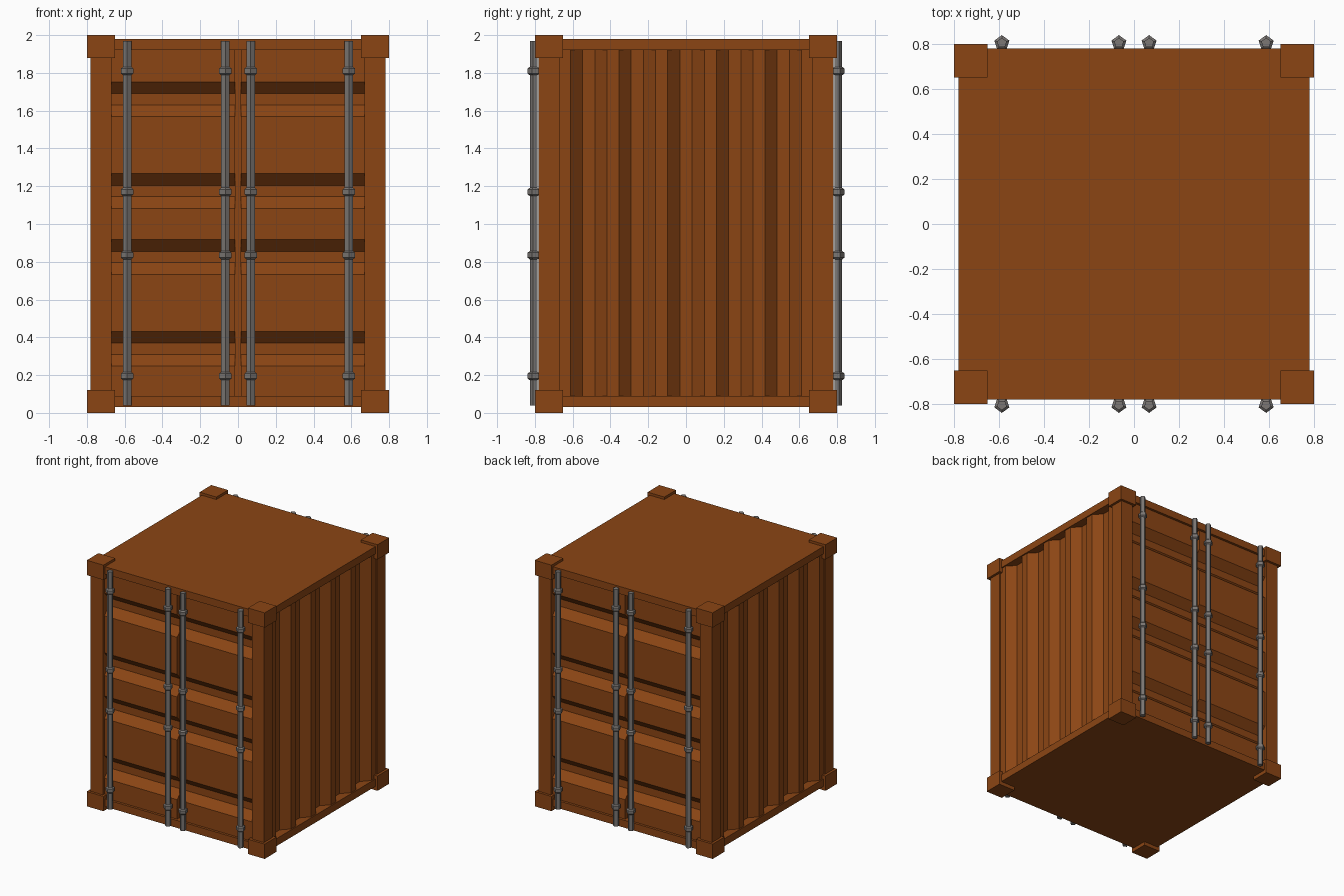
import bpy, bmesh, math
from mathutils import Matrix, Vector

if "Cube" in bpy.data.objects:
    bpy.data.objects.remove(bpy.data.objects["Cube"])


def material(name, color):
    m = bpy.data.materials.new(name)
    m.diffuse_color = (*color, 1)
    m.use_nodes = True
    m.node_tree.nodes["Principled BSDF"].inputs["Base Color"].default_value = m.diffuse_color
    return m


RUST = material("rust_paint", (0.26, 0.06, 0.007))
STEEL = material("dark_steel", (0.2, 0.185, 0.175))


def finish(name, bm, mat, turn=0.0):
    bm.transform(Matrix.Rotation(turn, 4, 'Z'))
    bmesh.ops.recalc_face_normals(bm, faces=bm.faces)
    me = bpy.data.meshes.new(name)
    bm.to_mesh(me)
    bm.free()
    me.materials.append(mat)
    ob = bpy.data.objects.new(name, me)
    bpy.context.collection.objects.link(ob)
    return ob


def box(name, lo, hi, turn=0.0):
    lo, hi = Vector(lo), Vector(hi)
    bm = bmesh.new()
    bmesh.ops.create_cube(bm, size=1)
    bmesh.ops.scale(bm, vec=hi - lo, verts=bm.verts)
    bmesh.ops.translate(bm, vec=(lo + hi) / 2, verts=bm.verts)
    return finish(name, bm, RUST, turn)


def groove_profile(start, end, centres, inner, outer, depth):
    """Trapezoid grooves as (position, depth) points."""
    pts = [(start, 0)]
    for c in centres:
        pts += [(c - outer, 0), (c - inner, depth), (c + inner, depth), (c + outer, 0)]
    return pts + [(end, 0)]


def panel(name, profile, to_point, a, b, back, turn):
    """Closed grooved panel: profile outline swept from a to b."""
    outline = profile + [(profile[-1][0], back), (profile[0][0], back)]
    bm = bmesh.new()
    rings = [[bm.verts.new(to_point(p, d, s)) for p, d in outline] for s in (a, b)]
    n = len(outline)
    for i in range(n):
        j = (i + 1) % n
        bm.faces.new((rings[0][i], rings[0][j], rings[1][j], rings[1][i]))
    for r in rings:
        bm.faces.new(r)
    return finish(name, bm, RUST, turn)


def lathe(name, x, y, profile, turn, sides=5):
    """Pentagonal rod with one edge pointing outward (-y)."""
    bm = bmesh.new()
    rings = []
    for r, z in profile:
        ring = []
        for k in range(sides):
            t = -math.pi / 2 + 2 * math.pi * k / sides
            ring.append(bm.verts.new((x + r * math.cos(t), y + r * math.sin(t), z)))
        rings.append(ring)
    for p, q in zip(rings, rings[1:]):
        for k in range(sides):
            m = (k + 1) % sides
            bm.faces.new((p[k], p[m], q[m], q[k]))
    bm.faces.new(rings[0])
    bm.faces.new(rings[-1])
    return finish(name, bm, STEEL, turn)


# Floor and roof slabs, whose rims form the rails
box("floor", (-0.78, -0.78, 0.03), (0.78, 0.78, 0.09))
box("roof", (-0.78, -0.78, 1.92), (0.78, 0.78, 1.98))

# Corner posts and corner castings
for i in range(4):
    turn = i * math.pi / 2
    box("corner_post", (0.67, 0.67, 0.09), (0.78, 0.78, 1.92), turn)
    for z in (0, 1.88):
        box("corner_block", (0.65, 0.65, z), (0.8, 0.8, z + 0.12), turn)

side_grooves = groove_profile(-0.67, 0.67, [0.2575 * k for k in range(-2, 3)],
                              0.033, 0.097, 0.06)
door_grooves = groove_profile(0.09, 1.92, (0.34, 0.825, 1.175, 1.66),
                              0.03, 0.092, 0.06)

for end, turn in (("front", 0), ("back", math.pi)):
    # Corrugated side wall
    panel("side_wall", side_grooves, lambda p, d, s: (0.77 - d, p, s),
          0.09, 1.92, 0.08, turn)
    # Door leaves with horizontal grooves and a seam between them
    for a, b in ((-0.67, -0.015), (0.015, 0.67)):
        panel(end + "_door", door_grooves, lambda p, d, s: (s, -0.76 + d, p),
              a, b, 0.08, turn)
    box(end + "_door_seam", (-0.015, -0.73, 0.09), (0.015, -0.68, 1.92), turn)
    # Locking rods and their collars
    for x in (-0.587, -0.067, 0.067, 0.587):
        lathe(end + "_lock_rod", x, -0.804, [(0.023, 0.04), (0.023, 1.97)], turn)
        for z in (0.195, 0.835, 1.17, 1.81):
            lathe(end + "_rod_collar", x, -0.804,
                  [(0.023, z - 0.022), (0.035, z - 0.013),
                   (0.035, z + 0.013), (0.023, z + 0.022)], turn)
